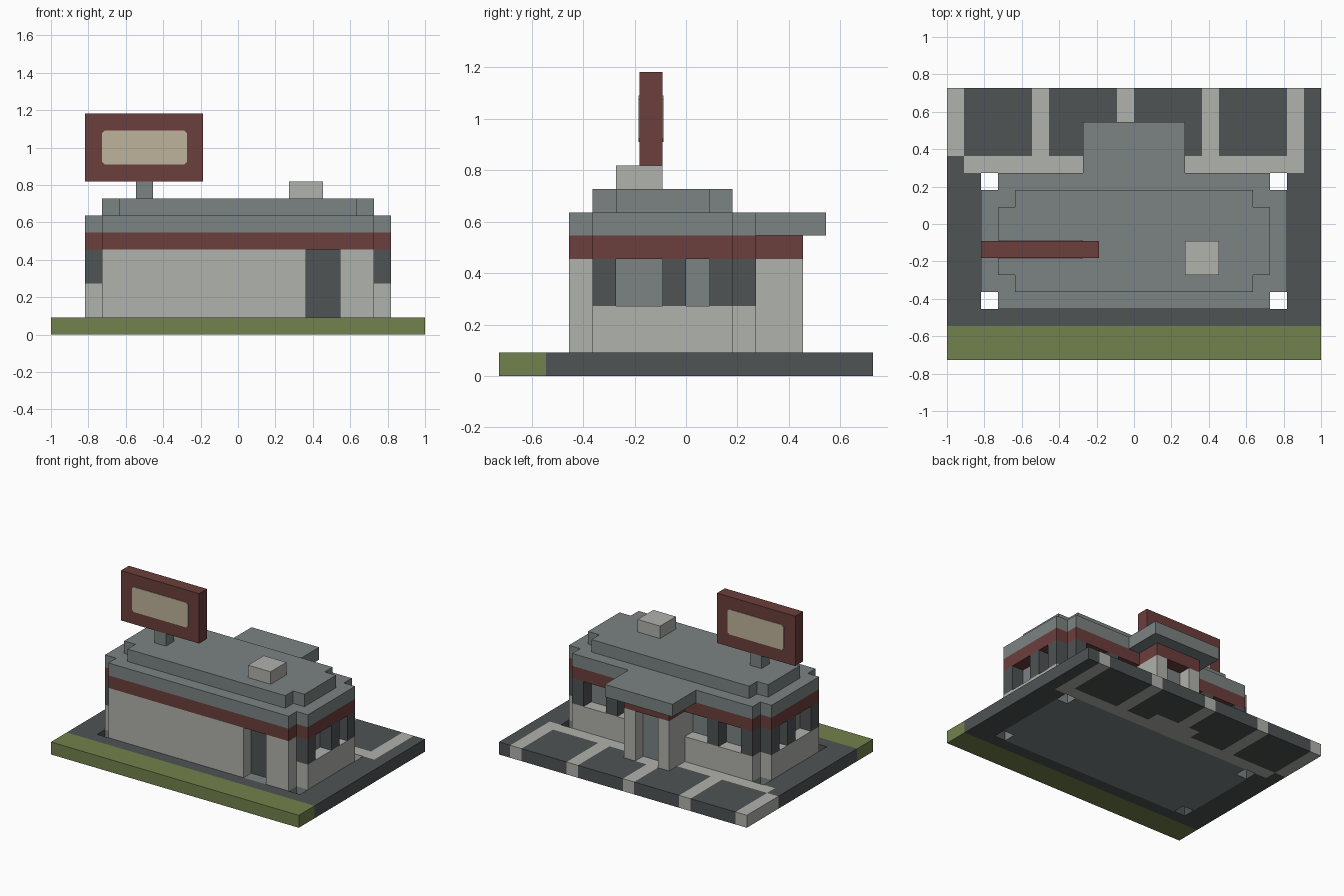
import bpy, bmesh
from mathutils import Vector

U = 1 / 11  # one building block

cube = bpy.data.objects.get("Cube")
if cube:
    bpy.data.objects.remove(cube)


def material(name, rgb):
    m = bpy.data.materials.new(name)
    m.use_nodes = True
    lin = [((c / 255 + 0.055) / 1.055) ** 2.4 for c in rgb]
    m.diffuse_color = (*lin, 1)
    m.node_tree.nodes["Principled BSDF"].inputs["Base Color"].default_value = (*lin, 1)
    return m


ASPHALT = material("asphalt", (78, 83, 84))
GRASS = material("grass", (114, 129, 76))
CONCRETE = material("concrete", (176, 178, 172))
SLATE = material("slate", (123, 131, 130))
MAROON = material("maroon", (107, 62, 60))
CREAM = material("cream", (190, 180, 155))


def finish(name, bm, *mats):
    bmesh.ops.recalc_face_normals(bm, faces=bm.faces)
    bmesh.ops.scale(bm, vec=(U, U, U), verts=bm.verts)
    me = bpy.data.meshes.new(name)
    bm.to_mesh(me)
    bm.free()
    for m in mats:
        me.materials.append(m)
    ob = bpy.data.objects.new(name, me)
    bpy.context.collection.objects.link(ob)
    return ob


def prism(name, outline, z0, z1, mat):
    """Extrude a plan outline from z0 to z1."""
    bm = bmesh.new()
    face = bm.faces.new([bm.verts.new((x, y, z0)) for x, y in outline])
    ext = bmesh.ops.extrude_face_region(bm, geom=[face], use_keep_orig=True)
    top = [v for v in ext["geom"] if isinstance(v, bmesh.types.BMVert)]
    bmesh.ops.translate(bm, vec=(0, 0, z1 - z0), verts=top)
    return finish(name, bm, mat)


def box(name, x0, x1, y0, y1, z0, z1, mat):
    return prism(name, [(x0, y0), (x1, y0), (x1, y1), (x0, y1)], z0, z1, mat)


def plan(w, y0, y1, porch=None, door=()):
    """Rectangle with a one-block notch at each corner and an optional porch."""
    half = [(w - 1, y0), (w - 1, y0 + 1), (w, y0 + 1), (w, y1 - 1), (w - 1, y1 - 1), (w - 1, y1)]
    if porch:
        half += [(porch[0], y1), (porch[0], porch[1])]
    return list(door) + half + [(-x, y) for x, y in reversed(half)]


# Ground slab: lawn, asphalt, parking lines and building floor
def ground_colour(x, y):
    if y < -6:
        return 1
    if (y > 4 and int(x + 11) % 5 == 0) or (3 < y < 4 and abs(x) < 10):
        return 2
    if abs(x) < 2 and 3 < y < 5:
        return 2
    if abs(x) < 9 and -5 < y < 3:
        return 3
    return 0


bm = bmesh.new()
bmesh.ops.create_grid(bm, x_segments=22, y_segments=16, size=1)
bmesh.ops.scale(bm, vec=(11, 8, 1), verts=bm.verts)
holes = []
for f in bm.faces:
    c = f.calc_center_median()
    f.material_index = ground_colour(c.x, c.y)
    if 8 < abs(c.x) < 9 and (2 < c.y < 3 or -5 < c.y < -4):
        holes.append(f)
bmesh.ops.delete(bm, geom=holes, context="FACES")
old = bm.faces[:]
ext = bmesh.ops.extrude_face_region(bm, geom=old, use_keep_orig=True)
bmesh.ops.translate(bm, vec=Vector((0, 0, 1)),
                    verts=[v for v in ext["geom"] if isinstance(v, bmesh.types.BMVert)])
bm.normal_update()
# Slab sides take the colour of the block behind them
for f in bm.faces:
    if abs(f.normal.z) < 0.5:
        c = f.calc_center_median()
        near = min(old, key=lambda o: (o.calc_center_median().xy - c.xy).length)
        f.material_index = near.material_index
finish("ground", bm, ASPHALT, GRASS, CONCRETE, SLATE)

# Walls, with a recessed service door in the front
doorway = [(4, -5), (4, -4), (6, -4), (6, -5)]
prism("lower_wall", plan(9, -5, 3, door=doorway), 1, 3, CONCRETE)
box("front_wall_long", -8, 4, -5, -4, 3, 5, CONCRETE)
box("front_wall_short", 6, 8, -5, -4, 3, 5, CONCRETE)
box("service_door", 4, 6, -4.05, -3.9, 1, 5, ASPHALT)

# Recessed glazing and dark window posts
box("window_glass", -8, 8, -4, 2, 3, 5, SLATE)
for side, s in (("left", 1), ("right", -1)):
    for i, y in enumerate((-4, -1, 1)):
        box(f"{side}_window_post_{i + 1}", *sorted((8 * s, 9 * s)), y, y + 1, 3, 5, ASPHALT)
    for i, x in enumerate((4, 7)):
        box(f"back_{side}_window_post_{i + 1}", *sorted((x * s, (x + 1) * s)), 2, 3, 3, 5, ASPHALT)
    box(f"{side}_entrance_pillar", *sorted((s, 2 * s)), 2, 5, 1, 5, CONCRETE)
box("entrance_door", -1, 1, 2, 4, 1, 5, SLATE)

# Band and stepped roof
prism("maroon_band", plan(9, -5, 3, porch=(2, 5)), 5, 6, MAROON)
prism("lower_roof", plan(9, -5, 3, porch=(3, 6)), 6, 7, SLATE)
prism("upper_roof", plan(8, -4, 2), 7, 8, SLATE)
box("roof_vent", 3, 5, -3, -1, 8, 9, CONCRETE)

# Roof sign with a pale panel on both faces
box("sign_pole", -6, -5, -2, -1, 8, 9, SLATE)
box("sign_board", -9, -2 - 0.05, -2, -1, 9, 13, MAROON)
for name, y in (("front_sign_panel", -2), ("back_sign_panel", -1)):
    panel = box(name, -8, -3, y - 0.04, y + 0.04, 10, 12, CREAM)
    bm = bmesh.new()
    bm.from_mesh(panel.data)
    corners = [e for e in bm.edges
               if abs((e.verts[0].co - e.verts[1].co).normalized().y) > 0.9]
    bmesh.ops.bevel(bm, geom=corners, offset=0.015, segments=1, affect="EDGES")
    bm.to_mesh(panel.data)
    bm.free()
